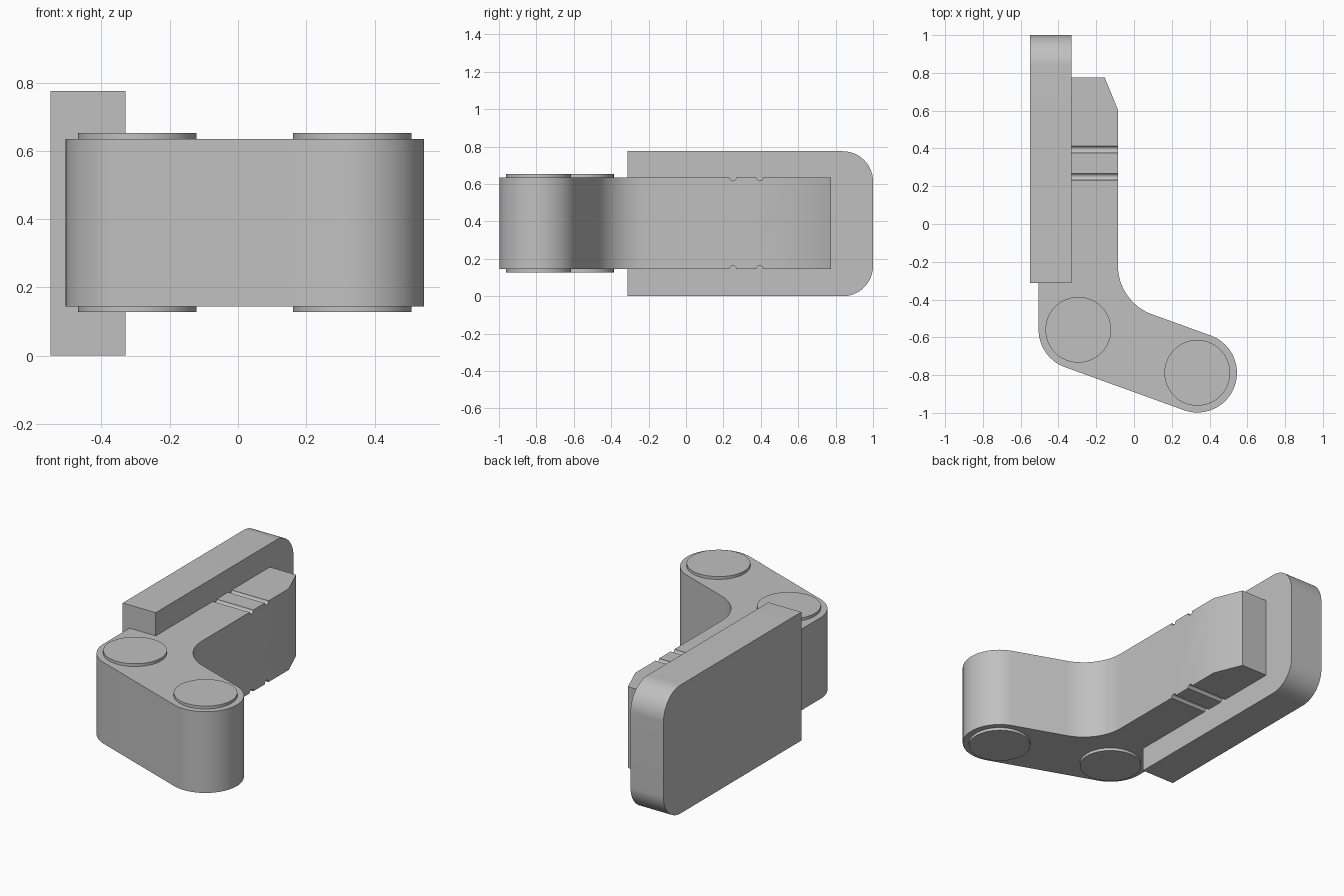
import bpy, bmesh
from math import radians, sin, cos, pi
from mathutils import Vector

cube = bpy.data.objects.get("Cube")
if cube:
    bpy.data.objects.remove(cube, do_unlink=True)

grey = bpy.data.materials.new("plain_grey")
grey.use_nodes = True
COLOUR = (0.53, 0.53, 0.53, 1)
grey.diffuse_color = COLOUR
grey.node_tree.nodes["Principled BSDF"].inputs["Base Color"].default_value = COLOUR


def arc(cx, cy, r, start, end, steps=20):
    """Points along an arc, angles in degrees."""
    angles = [radians(start + (end - start) * i / steps) for i in range(steps + 1)]
    return [(cx + r * cos(a), cy + r * sin(a)) for a in angles]


def prism(name, outline, low, high, axis="z"):
    """Extrude a closed outline along z, or a (y, z) outline along x."""
    bm = bmesh.new()
    place = (lambda a, b: (a, b, low)) if axis == "z" else (lambda a, b: (low, a, b))
    face = bm.faces.new([bm.verts.new(place(a, b)) for a, b in outline])
    extruded = bmesh.ops.extrude_face_region(bm, geom=[face])
    shift = Vector((0, 0, high - low)) if axis == "z" else Vector((high - low, 0, 0))
    bmesh.ops.translate(bm, vec=shift,
                        verts=[v for v in extruded["geom"] if isinstance(v, bmesh.types.BMVert)])
    bmesh.ops.recalc_face_normals(bm, faces=bm.faces)
    mesh = bpy.data.meshes.new(name)
    bm.to_mesh(mesh)
    bm.free()
    mesh.materials.append(grey)
    obj = bpy.data.objects.new(name, mesh)
    bpy.context.collection.objects.link(obj)
    return obj


def activate(obj):
    bpy.ops.object.select_all(action="DESELECT")
    obj.select_set(True)
    bpy.context.view_layer.objects.active = obj


BOTTOM, TOP = 0.145, 0.635
PIVOTS = {"inner": (-0.295, -0.56), "outer": (0.335, -0.788)}
TILT = 70  # direction square to the slanted arm

# Bent arm: straight tongue, inside fillet, rounded end and rounded elbow
outline = [(-0.33, 0.775), (-0.155, 0.775), (-0.085, 0.605)]
outline += arc(0.19, -0.22, 0.275, 180, 180 + TILT)
outline += arc(*PIVOTS["outer"], 0.21, TILT, TILT - 180, 36)
outline += arc(*PIVOTS["inner"], 0.21, TILT - 180, -180)
outline += [(-0.505, -0.31), (-0.33, -0.31)]
arm = prism("bent_arm", outline[::-1], BOTTOM, TOP)

# Half-round grooves across the top and bottom of the tongue
for y in (0.25, 0.395):
    for z in (BOTTOM, TOP):
        cutter = prism("groove_cutter", arc(y, z, 0.018, 0, 345, 23), -0.4, 0, "x")
        cutter.hide_render = True
        groove = arm.modifiers.new("groove", "BOOLEAN")
        groove.operation = "DIFFERENCE"
        groove.solver = "EXACT"
        groove.object = cutter
        activate(arm)
        bpy.ops.object.modifier_apply(modifier=groove.name)
        bpy.data.objects.remove(cutter, do_unlink=True)

# Side plate with rounded back corners
plate_outline = [(-0.313, 0), *arc(0.838, 0.162, 0.162, -90, 0),
                 *arc(0.838, 0.613, 0.162, 0, 90), (-0.313, 0.775)]
parts = [arm, prism("side_plate", plate_outline, -0.55, -0.33, "x")]

# Thin round caps above and below each pivot
for label, (x, y) in PIVOTS.items():
    circle = arc(x, y, 0.174, 0, 354, 59)
    parts.append(prism(label + "_top_cap", circle, TOP, TOP + 0.017))
    parts.append(prism(label + "_bottom_cap", circle, BOTTOM - 0.017, BOTTOM))

for part in parts:
    activate(part)
    bpy.ops.object.shade_smooth_by_angle(angle=radians(25))
